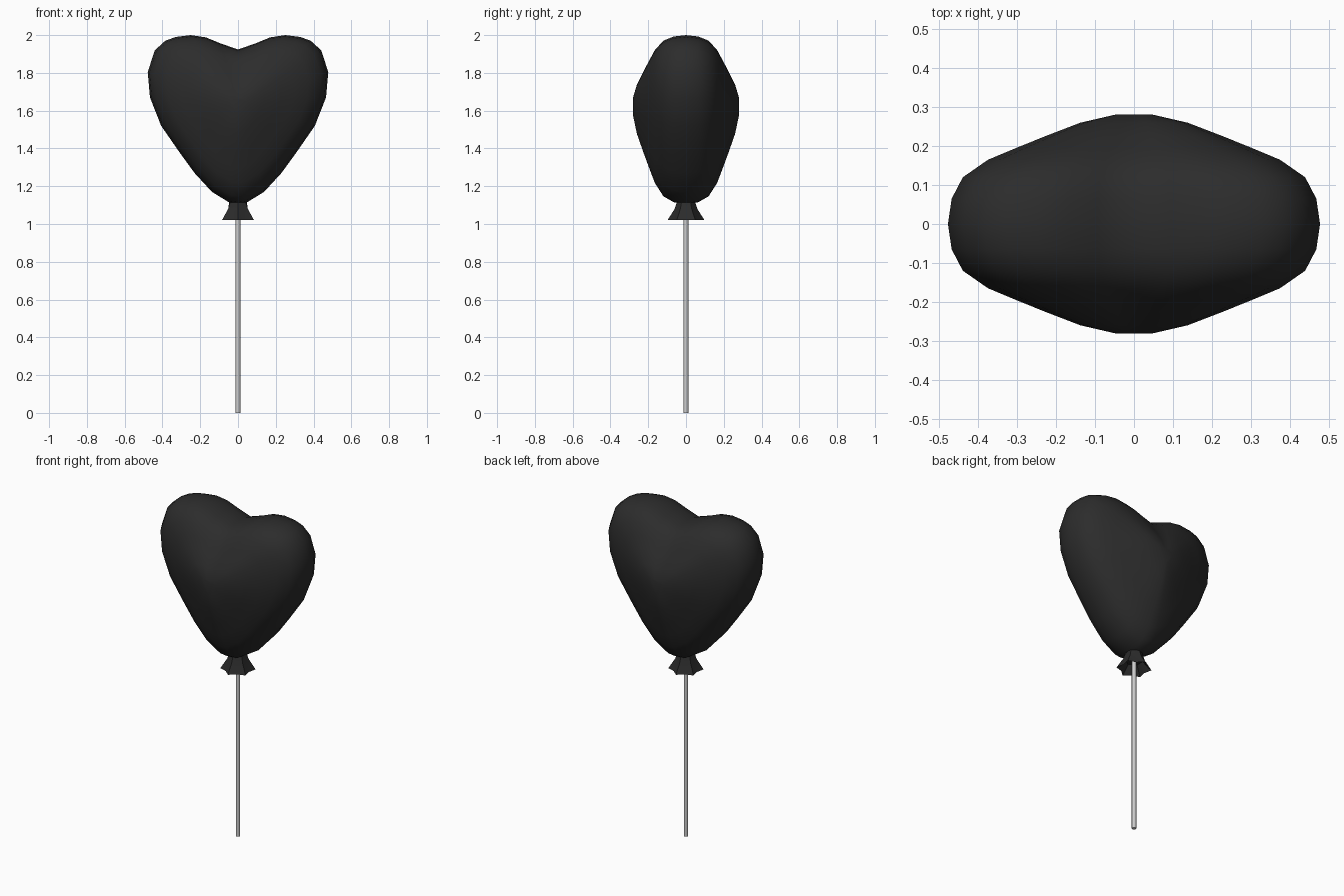
import bpy, bmesh
from math import sin, cos, pi

if "Cube" in bpy.data.objects:
    bpy.data.objects.remove(bpy.data.objects["Cube"])

black = bpy.data.materials.new("black_rubber")
black.diffuse_color = (0.025, 0.025, 0.025, 1)
black.use_nodes = True
black.node_tree.nodes["Principled BSDF"].inputs["Base Color"].default_value = black.diffuse_color


def loft(name, rings, cap_start, cap_end, mat=None, angle=60):
    """Skin a list of equal-length closed point rings."""
    bm = bmesh.new()
    vr = [[bm.verts.new(p) for p in r] for r in rings]
    n = len(vr[0])
    for a, b in zip(vr, vr[1:]):
        for i in range(n):
            j = (i + 1) % n
            bm.faces.new((a[i], a[j], b[j], b[i]))
    for do, r in ((cap_start, vr[0]), (cap_end, vr[-1])):
        if do:
            bm.faces.new(r)
    bmesh.ops.recalc_face_normals(bm, faces=bm.faces)
    me = bpy.data.meshes.new(name)
    bm.to_mesh(me)
    bm.free()
    ob = bpy.data.objects.new(name, me)
    bpy.context.collection.objects.link(ob)
    if mat:
        me.materials.append(mat)
    bpy.ops.object.select_all(action='DESELECT')
    ob.select_set(True)
    bpy.context.view_layer.objects.active = ob
    bpy.ops.object.shade_smooth_by_angle(angle=angle * pi / 180)
    return ob


# Heart balloon: right half of the outline, mirrored, shrunk in layers along y
half = [(.095, 1.957), (.17, 1.988), (.25, 2.0), (.33, 1.99), (.385, 1.97),
        (.44, 1.92), (.478, 1.805), (.466, 1.67), (.407, 1.52), (.31, 1.38),
        (.23, 1.27), (.138, 1.17), (.04, 1.11)]
outline = [(0, 1.924)] + half + [(0, 1.105)] + [(-x, z) for x, z in half[::-1]]
layers = [(0, 1), (.065, .98), (.12, .92), (.165, .785), (.195, .635),
          (.225, .48), (.26, .29), (.281, .1)]
layers = [(-y, s) for y, s in layers[:0:-1]] + layers
zc = 1.63


def heart_ring(y, s):
    pts = []
    for x, z in outline:
        # the notch fades out towards the front and back
        fill = max(0, 1 - abs(x) / .25) * .05 * (1 - s) if z > zc else 0
        pts.append((x * s, y, zc + (z + fill - zc) * s))
    return pts


loft("heart_balloon", [heart_ring(y, s) for y, s in layers], True, True, black)


# Knot: six-lobed flared skirt, hollow underneath
def star(z, r_out, r_in):
    return [((r_out, r_in)[i % 2] * sin(i * pi / 6),
             (r_out, r_in)[i % 2] * -cos(i * pi / 6), z) for i in range(12)]


loft("balloon_knot", [star(1.125, .045, .045), star(1.08, .06, .052),
                      star(1.02, .098, .074), star(1.07, .05, .042)],
     True, True, black, 40)

# Stick
loft("stick", [[(.0125 * cos(i * pi / 4), .0125 * sin(i * pi / 4), z)
                for i in range(8)] for z in (0, 1.1)], True, True)
